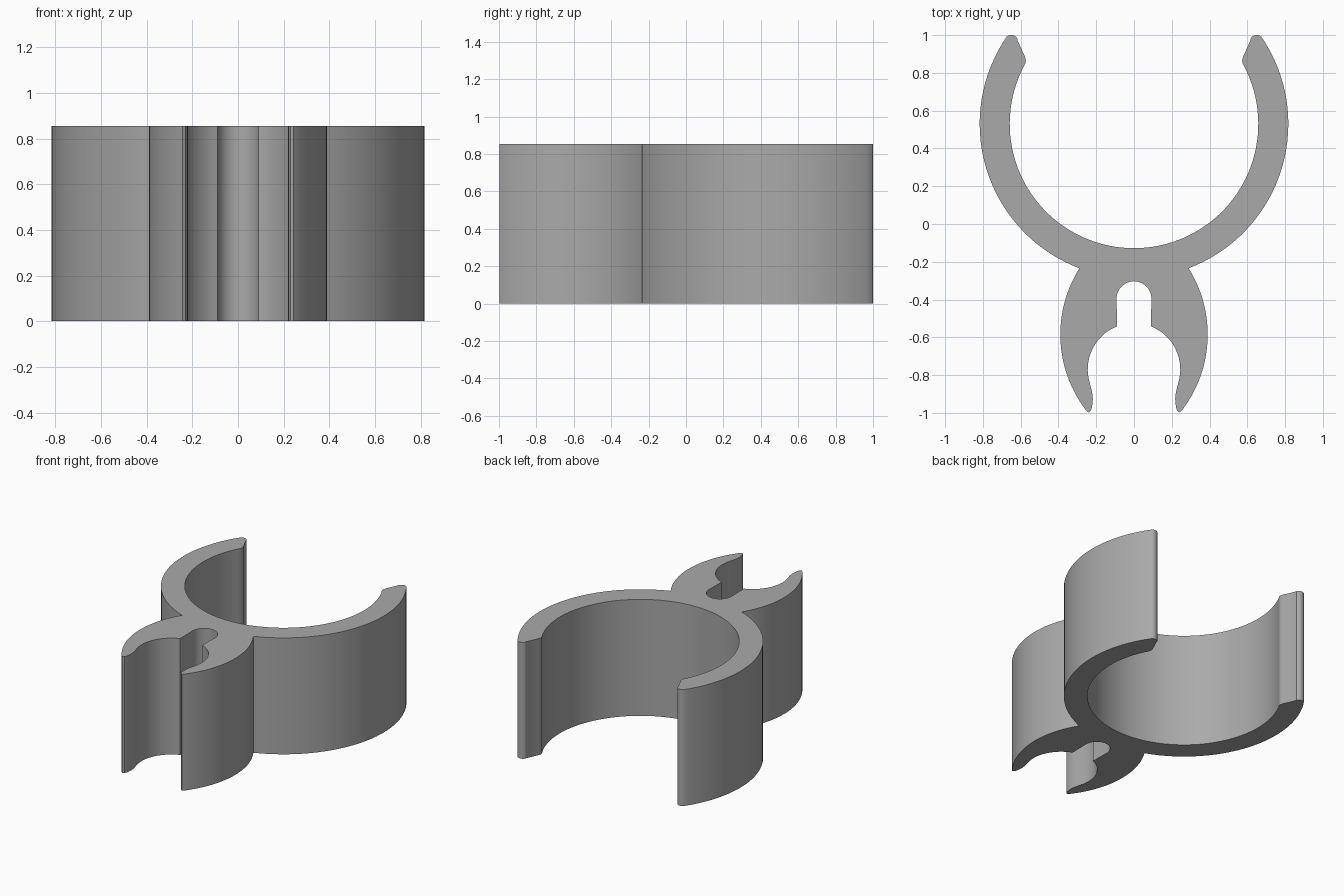
import bpy, bmesh
from math import radians, cos, sin

if "Cube" in bpy.data.objects:
    bpy.data.objects.remove(bpy.data.objects["Cube"])

HEIGHT = 0.855

plastic = bpy.data.materials.new("grey plastic")
plastic.use_nodes = True
colour = (0.4, 0.4, 0.4, 1)
plastic.diffuse_color = colour
plastic.node_tree.nodes["Principled BSDF"].inputs["Base Color"].default_value = colour


def arc(cx, cy, r, start, end, steps):
    """Points along a circular arc, angles in degrees."""
    angles = [radians(start + (end - start) * i / steps) for i in range(steps + 1)]
    return [(cx + r * cos(a), cy + r * sin(a)) for a in angles]


# Left half of the outline, from the big ring's inside to the slot's end
half = arc(0, 0.53, 0.658, -90, 27, 40)                      # big ring inside
half += [(0.575, 0.85), (0.572, 0.865), (0.577, 0.885),      # big jaw lip
         (0.618, 0.975)]
half += arc(0.65, 0.965, 0.036, 155, 50, 6)                  # rounded big tip
half += arc(0, 0.53, 0.817, 32, -69.2, 40)                   # big ring outside
half += arc(-0.27, -0.585, 0.66, 32, -37, 28)                # small jaw outside
half += [(0.243, -0.998), (0.23, -0.99), (0.222, -0.97),     # small jaw lip
         (0.218, -0.925), (0.222, -0.89)]
half += arc(0, -0.77, 0.245, -14, 68.4, 20)                  # small jaw inside
half += arc(0, -0.395, 0.092, 0, 90, 12)                     # slot

# Mirror the half outline and extrude it
outline = half + [(-x, y) for x, y in reversed(half[1:-1])]
bm = bmesh.new()
base = bm.faces.new([bm.verts.new((x, y, 0)) for x, y in outline])
result = bmesh.ops.extrude_face_region(bm, geom=[base], use_keep_orig=True)
top = [v for v in result["geom"] if isinstance(v, bmesh.types.BMVert)]
bmesh.ops.translate(bm, verts=top, vec=(0, 0, HEIGHT))
bmesh.ops.recalc_face_normals(bm, faces=bm.faces)
mesh = bpy.data.meshes.new("double_clip")
bm.to_mesh(mesh)
bm.free()

clip = bpy.data.objects.new("double_clip", mesh)
bpy.context.collection.objects.link(clip)
mesh.materials.append(plastic)
bpy.ops.object.select_all(action="DESELECT")
clip.select_set(True)
bpy.context.view_layer.objects.active = clip
bpy.ops.object.shade_smooth_by_angle(angle=radians(35))
